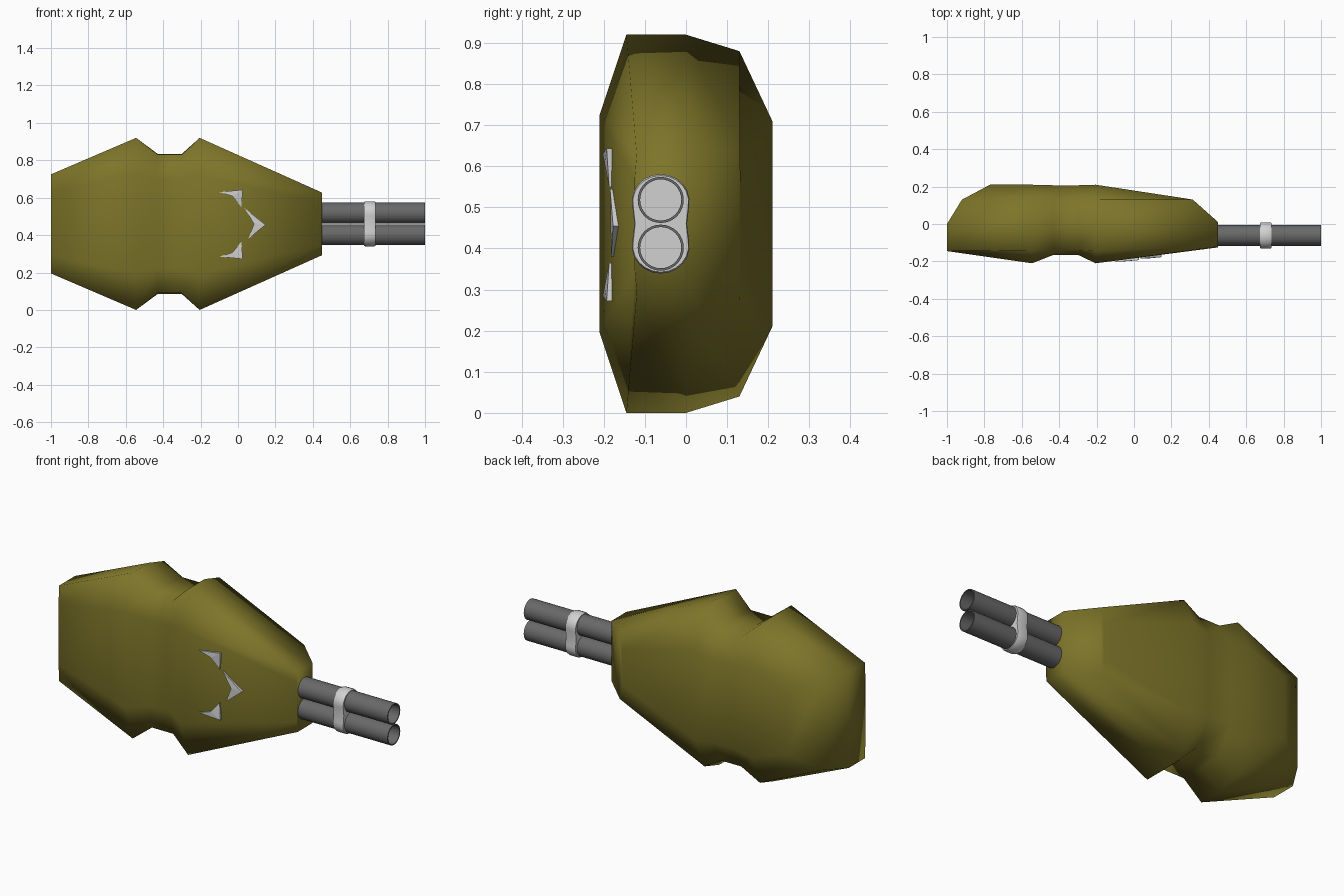
import bpy, bmesh, math

if "Cube" in bpy.data.objects:
    bpy.data.objects.remove(bpy.data.objects["Cube"])

ZC = 0.46   # height of the symmetry axis


def material(name, rgb):
    m = bpy.data.materials.new(name)
    m.diffuse_color = (*rgb, 1)
    m.use_nodes = True
    m.node_tree.nodes["Principled BSDF"].inputs["Base Color"].default_value = m.diffuse_color
    return m


OLIVE = material("olive", (0.205, 0.175, 0.022))
DARK = material("dark grey", (0.14, 0.14, 0.14))
LIGHT = material("light grey", (0.64, 0.64, 0.64))


def finish(bm, name, mat, angle=None):
    bmesh.ops.recalc_face_normals(bm, faces=bm.faces)
    me = bpy.data.meshes.new(name)
    bm.to_mesh(me)
    bm.free()
    me.materials.append(mat)
    ob = bpy.data.objects.new(name, me)
    bpy.context.collection.objects.link(ob)
    if angle:
        bpy.ops.object.select_all(action='DESELECT')
        ob.select_set(True)
        bpy.context.view_layer.objects.active = ob
        bpy.ops.object.shade_smooth_by_angle(angle=math.radians(angle))
    return ob


# Body: half sections (x, y, half height) from front to back, mirrored in z
def full(x):
    return [(x, -.21, .265), (x, -.145, .46), (x, 0, .46), (x, .13, .42), (x, .21, .25)]


def waist(x):
    return [(x, -.165, .24), (x, -.14, .37), (x, 0, .375), (x, .13, .36), (x, .207, .23)]


sections = [
    [(-1, -.145, .17), (-1, -.14, .265), (-1, 0, .265), (-.92, .13, .25), (-.77, .21, .17)],
    full(-.545), waist(-.43), waist(-.3), full(-.205),
    [(.45, -.125, .11), (.45, -.12, .167), (.45, .01, .167), (.315, .13, .185), (.3, .133, .1)],
]
bm = bmesh.new()
rings = []
for s in sections:
    top = [bm.verts.new((x, y, ZC + h)) for x, y, h in s]
    low = [bm.verts.new((x, y, ZC - h)) for x, y, h in s]
    rings.append(top + low[::-1])
for a, b in zip(rings, rings[1:]):
    for i in range(10):
        j = (i + 1) % 10
        bm.faces.new((a[i], a[j], b[j], b[i]))
for r in (rings[0], rings[-1]):          # end caps in strips across the mirror plane
    for i in range(4):
        bm.faces.new((r[i], r[i + 1], r[8 - i], r[9 - i]))
finish(bm, "body", OLIVE, 179)


# Barrels: open tubes revolved about x
def tube(name, z):
    bm = bmesh.new()
    prof = [(.44, .05), (.44, .056), (1, .056), (1, .05)]
    n = 32
    grid = []
    for k in range(n):
        t = 2 * math.pi * k / n
        grid.append([bm.verts.new((x, -.0615 + r * math.cos(t), z + r * math.sin(t)))
                     for x, r in prof])
    for k in range(n):
        a, b = grid[k], grid[(k + 1) % n]
        for i in range(4):
            j = (i + 1) % 4
            bm.faces.new((a[i], a[j], b[j], b[i]))
    finish(bm, name, DARK, 40)


tube("upper_barrel", ZC + .058)
tube("lower_barrel", ZC - .058)

# Clamp: solid peanut-shaped block, its faces also plug the barrels
outline = []
for sgn in (1, -1):
    for k in range(13):
        t = math.pi * k / 12 * 1.12 - .06 * math.pi
        outline.append((sgn * .07 * math.cos(t), sgn * (.055 + .066 * math.sin(t))))
    outline.append((-sgn * .064, 0))
bm = bmesh.new()
loops = []
for x, sc in ((.674, .97), (.683, 1), (.727, 1), (.736, .97)):
    loops.append([bm.verts.new((x, -.0615 + y * sc, ZC + z * sc)) for y, z in outline])
n = len(outline)
for a, b in zip(loops, loops[1:]):
    for i in range(n):
        bm.faces.new((a[i], a[(i + 1) % n], b[(i + 1) % n], b[i]))
bm.faces.new(loops[0])
bm.faces.new(loops[-1])
finish(bm, "barrel_clamp", LIGHT, 40)


# Front spikes: raised chevrons lying on the sloping front face
def spike(name, pts):
    bm = bmesh.new()
    back, front = [], []
    for (x, z), lift in zip(pts, (.006, .013, .006, .011)):
        y = -.21 + (x + .205) * .085 / .655
        back.append(bm.verts.new((x, y + .01, z)))
        front.append(bm.verts.new((x, y - lift, z)))
    for i in range(4):
        j = (i + 1) % 4
        bm.faces.new((back[i], back[j], front[j], front[i]))
    for q in (back, front):               # split along the ridge from apex to notch
        bm.faces.new((q[0], q[1], q[3]))
        bm.faces.new((q[1], q[2], q[3]))
    finish(bm, name, LIGHT)


side = [(-.1, .63), (.026, .643), (.018, .55), (-.03, .608)]
spike("upper_spike", side)
spike("lower_spike", [(x, 2 * ZC - .005 - z) for x, z in side])
spike("middle_spike", [(.035, .545), (.147, .455), (.055, .38), (.085, .46)])
